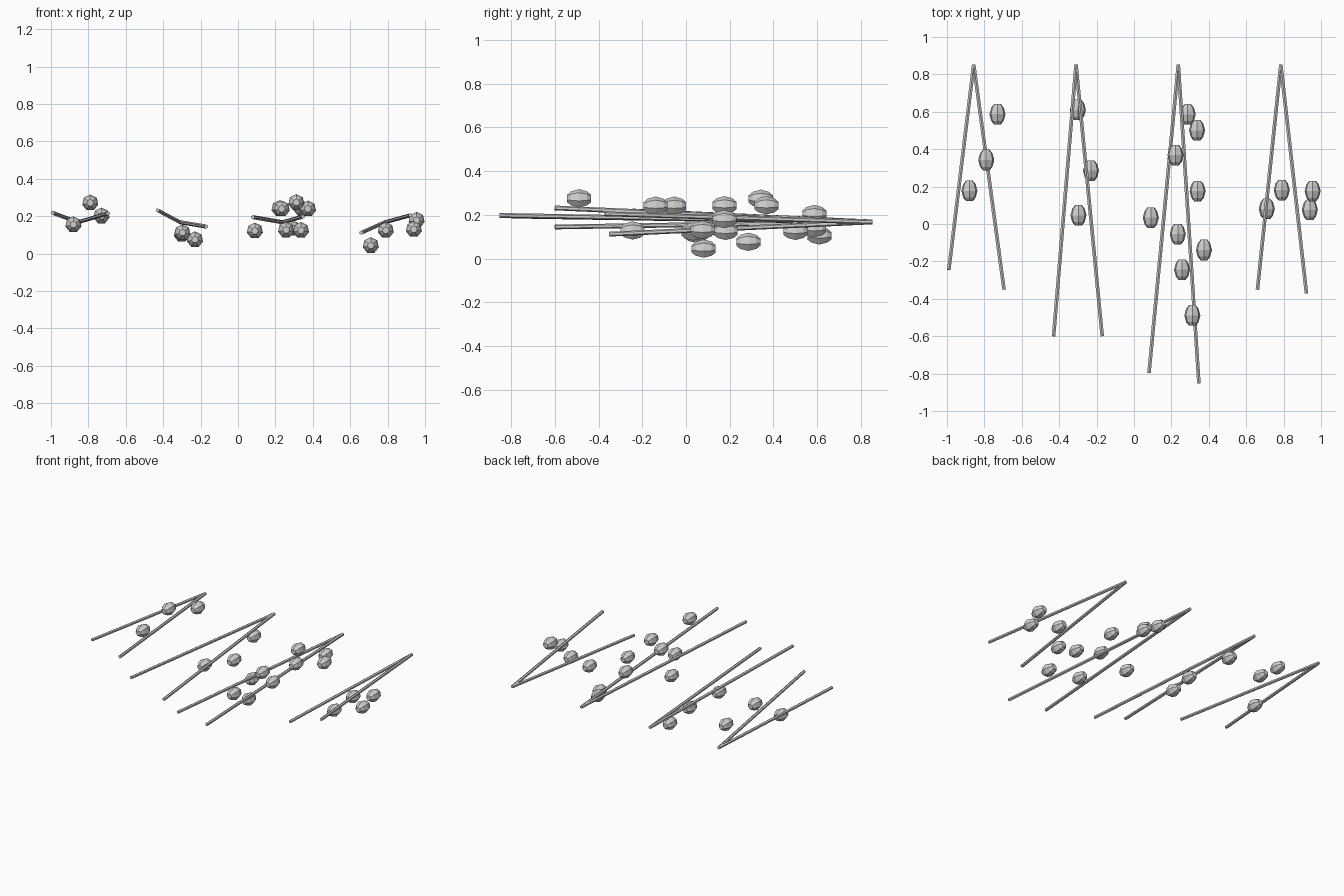
import bpy, bmesh, math
from mathutils import Vector, Matrix

cube = bpy.data.objects.get("Cube")
if cube:
    bpy.data.objects.remove(cube, do_unlink=True)

# One plain grey for everything
grey = bpy.data.materials.new("light grey")
grey.use_nodes = True
colour = (0.62, 0.62, 0.62, 1)
grey.diffuse_color = colour
grey.node_tree.nodes["Principled BSDF"].inputs["Base Color"].default_value = colour


def add_object(name, bm):
    bmesh.ops.recalc_face_normals(bm, faces=bm.faces)
    mesh = bpy.data.meshes.new(name)
    bm.to_mesh(mesh)
    bm.free()
    mesh.materials.append(grey)
    obj = bpy.data.objects.new(name, mesh)
    bpy.context.collection.objects.link(obj)


# Slim rod between two points
def rod(name, start, end, radius=0.011, sides=6):
    start, end = Vector(start), Vector(end)
    axis = end - start
    turn = axis.to_track_quat('Z', 'Y').to_matrix().to_4x4()
    bm = bmesh.new()
    bmesh.ops.create_cone(bm, cap_ends=True, segments=sides, radius1=radius, radius2=radius,
                          depth=axis.length, matrix=Matrix.Translation((start + end) / 2) @ turn)
    add_object(name, bm)


# Faceted bead, longer along y, with blunt ends
def bead(name, centre, sides=7):
    profile = [(-0.055, 0.018), (-0.036, 0.034), (0, 0.044), (0.036, 0.034), (0.055, 0.018)]
    bm = bmesh.new()
    rings = []
    for y, r in profile:
        ring = []
        for i in range(sides):
            a = 2 * math.pi * i / sides
            ring.append(bm.verts.new(Vector(centre) + Vector((r * math.sin(a), y, r * math.cos(a)))))
        rings.append(ring)
    for low, high in zip(rings, rings[1:]):
        for i in range(sides):
            j = (i + 1) % sides
            bm.faces.new((low[i], low[j], high[j], high[i]))
    bm.faces.new(rings[0])
    bm.faces.new(rings[-1])
    add_object(name, bm)


# Each group: apex x, right rod tip, left rod tip, bead centres
groups = {
    "far_right": (-0.857, (-0.99, -0.245, 0.218), (-0.695, -0.35, 0.215),
                  [(-0.73, 0.587, 0.202), (-0.79, 0.342, 0.272), (-0.88, 0.177, 0.155)]),
    "mid_right": (-0.31, (-0.43, -0.6, 0.232), (-0.17, -0.6, 0.145),
                  [(-0.3, 0.61, 0.104), (-0.23, 0.285, 0.075), (-0.297, 0.046, 0.112)]),
    "mid_left": (0.237, (0.08, -0.797, 0.195), (0.347, -0.853, 0.198),
                 [(0.287, 0.586, 0.137), (0.337, 0.501, 0.125), (0.222, 0.368, 0.242),
                  (0.34, 0.176, 0.242), (0.09, 0.034, 0.122), (0.234, -0.054, 0.24),
                  (0.374, -0.139, 0.24), (0.257, -0.244, 0.127), (0.312, -0.489, 0.274)]),
    "far_left": (0.785, (0.66, -0.351, 0.112), (0.922, -0.371, 0.205),
                 [(0.71, 0.081, 0.044), (0.79, 0.181, 0.125),
                  (0.955, 0.176, 0.179), (0.94, 0.076, 0.13)]),
}

for name, (x, right_tip, left_tip, centres) in groups.items():
    apex = (x, 0.852, 0.168)
    rod(name + "_right_rod", right_tip, apex)
    rod(name + "_left_rod", left_tip, apex)
    for n, centre in enumerate(centres, 1):
        bead(f"{name}_bead_{n}", centre)
